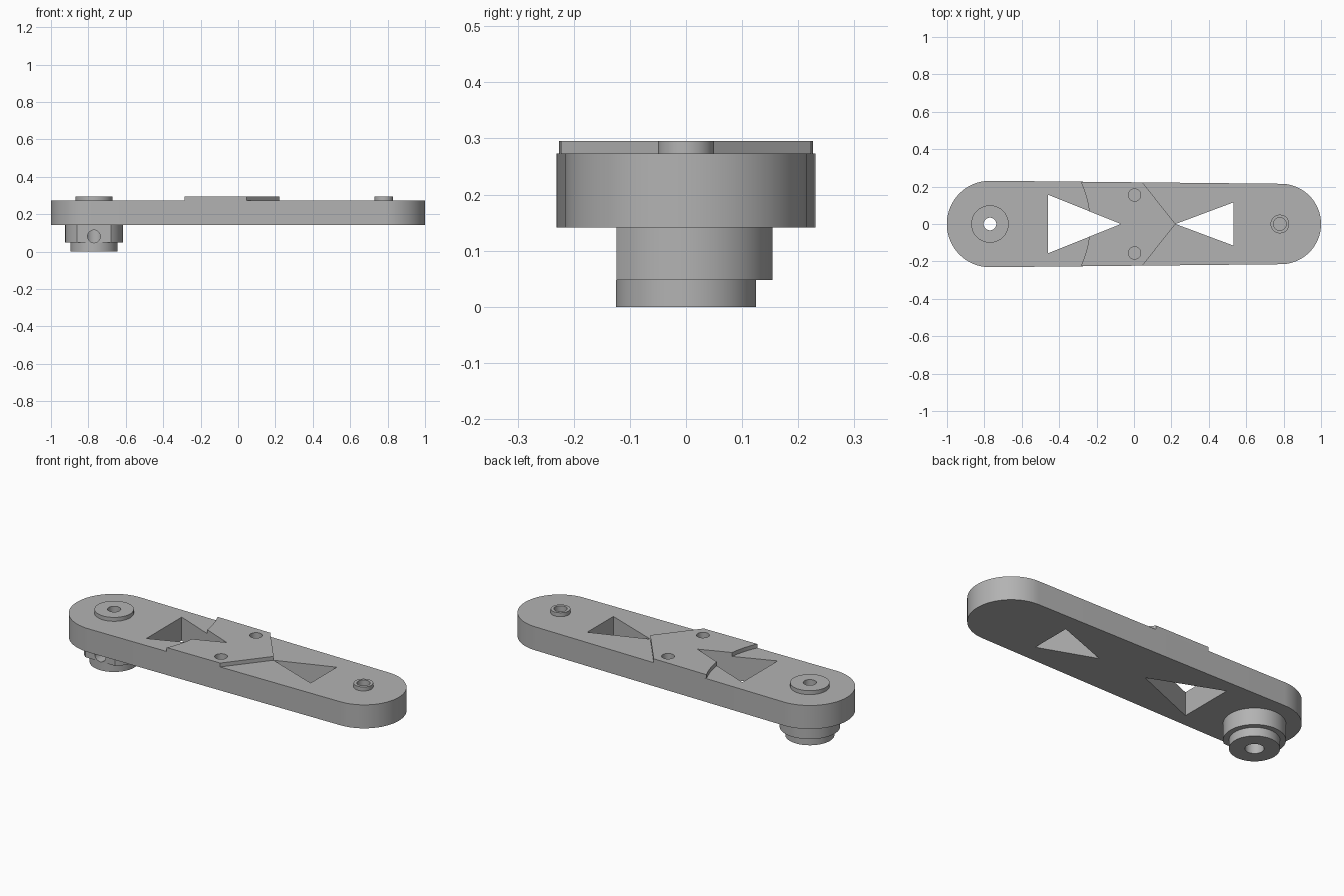
import bpy, bmesh
from math import sin, cos, pi, radians, asin, acos
from mathutils import Matrix

cube = bpy.data.objects.get("Cube")
if cube:
    bpy.data.objects.remove(cube, do_unlink=True)

# Single plain grey
grey = bpy.data.materials.new("plain grey")
grey.use_nodes = True
COLOUR = (0.45, 0.45, 0.45, 1)
grey.diffuse_color = COLOUR
grey.node_tree.nodes["Principled BSDF"].inputs["Base Color"].default_value = COLOUR

PIVOT, TIP = -0.77, 0.785           # centres of the two rounded ends
R_PIVOT, R_TIP = 0.231, 0.215
BASE, DECK, TOP = 0.141, 0.273, 0.295


def arc(cx, r, a0, a1, n=48):
    return [(cx + r * cos(a0 + (a1 - a0) * i / n), r * sin(a0 + (a1 - a0) * i / n))
            for i in range(n + 1)]


def circle(cx, cy, r, n=64):
    return [(cx + r * cos(2 * pi * i / n), cy + r * sin(2 * pi * i / n)) for i in range(n)]


def prism(name, outline, z0, z1):
    """Extrude a counter-clockwise outline from z0 to z1."""
    bm = bmesh.new()
    face = bm.faces.new([bm.verts.new((x, y, z0)) for x, y in outline])
    top = bmesh.ops.extrude_face_region(bm, geom=[face])["geom"]
    bmesh.ops.translate(bm, vec=(0, 0, z1 - z0),
                        verts=[v for v in top if isinstance(v, bmesh.types.BMVert)])
    bmesh.ops.recalc_face_normals(bm, faces=bm.faces)
    mesh = bpy.data.meshes.new(name)
    bm.to_mesh(mesh)
    bm.free()
    mesh.materials.append(grey)
    ob = bpy.data.objects.new(name, mesh)
    bpy.context.collection.objects.link(ob)
    return ob


def cut(ob, cutters):
    """Apply boolean differences to a part."""
    for c in cutters:
        mod = ob.modifiers.new("cut", 'BOOLEAN')
        mod.operation, mod.solver, mod.object = 'DIFFERENCE', 'EXACT', c
    graph = bpy.context.evaluated_depsgraph_get()
    mesh = bpy.data.meshes.new_from_object(ob.evaluated_get(graph))
    ob.modifiers.clear()
    ob.data = mesh


# Arm: two round ends joined by slightly tapering tangent sides
slope = acos((R_PIVOT - R_TIP) / (TIP - PIVOT))
arm = prism("arm", arc(TIP, R_TIP, -slope, slope) +
            arc(PIVOT, R_PIVOT, slope, 2 * pi - slope), BASE, DECK)


def half_width(x):
    return (R_PIVOT - (x - PIVOT) * cos(slope)) / sin(slope)


# Raised plate: concave arc on one side, chevron on the other
R_ARC = 0.535
sweep = asin(half_width(-0.28) / R_ARC)
side = half_width(0.045)
plate = prism("raised_plate", arc(PIVOT, R_ARC, sweep, -sweep) +
              [(0.045, -side), (0.222, 0), (0.045, side)], DECK, TOP)

# Bosses and stepped hub
pivot_boss = prism("pivot_boss", circle(PIVOT, 0, 0.1), DECK, TOP)
tip_boss = prism("tip_boss", circle(0.78, 0, 0.05), DECK, TOP)
hub = prism("hub", circle(PIVOT, 0, 0.154, 96), 0.048, BASE)
hub_foot = prism("hub_foot", circle(PIVOT, 0, 0.125, 96), 0, 0.048)

# Cutters
windows = [prism("window_cutter", pts, 0.05, 0.4) for pts in (
    [(-0.46, 0.157), (-0.46, -0.157), (-0.07, 0)],
    [(0.222, 0), (0.533, -0.116), (0.533, 0.116)])]
pins = [prism("pin_cutter", circle(0.003, s * 0.155, 0.033, 32), 0.2, 0.4) for s in (-1, 1)]
tip_hole = prism("tip_hole_cutter", circle(0.78, 0, 0.034, 32), 0.2, 0.4)
screw_hole = prism("screw_hole_cutter", circle(PIVOT, 0, 0.034, 32), 0.15, 0.4)
shaft_bore = prism("shaft_bore_cutter", circle(PIVOT, 0, 0.047, 32), -0.1, 0.22)
hub_flat = prism("hub_flat_cutter", [(-1, -0.3), (-0.5, -0.3), (-0.5, -0.124), (-1, -0.124)],
                 0.02, 0.16)
set_screw = prism("set_screw_cutter", circle(0, 0, 0.034, 32), 0, 0.25)
set_screw.data.transform(Matrix.Translation((PIVOT, 0, 0.081)) @ Matrix.Rotation(radians(90), 4, 'X'))
bpy.context.view_layer.update()

cut(arm, windows + pins + [tip_hole, screw_hole, shaft_bore])
cut(plate, windows + pins)
cut(pivot_boss, [screw_hole])
cut(tip_boss, [tip_hole])
cut(hub, [hub_flat, shaft_bore, set_screw])
cut(hub_foot, [shaft_bore, set_screw])

for c in windows + pins + [tip_hole, screw_hole, shaft_bore, hub_flat, set_screw]:
    bpy.data.objects.remove(c, do_unlink=True)

# Smooth curved walls, sharp edges elsewhere
bpy.ops.object.select_all(action='DESELECT')
for ob in (arm, plate, pivot_boss, tip_boss, hub, hub_foot):
    ob.select_set(True)
bpy.context.view_layer.objects.active = arm
bpy.ops.object.shade_smooth_by_angle(angle=radians(30))
